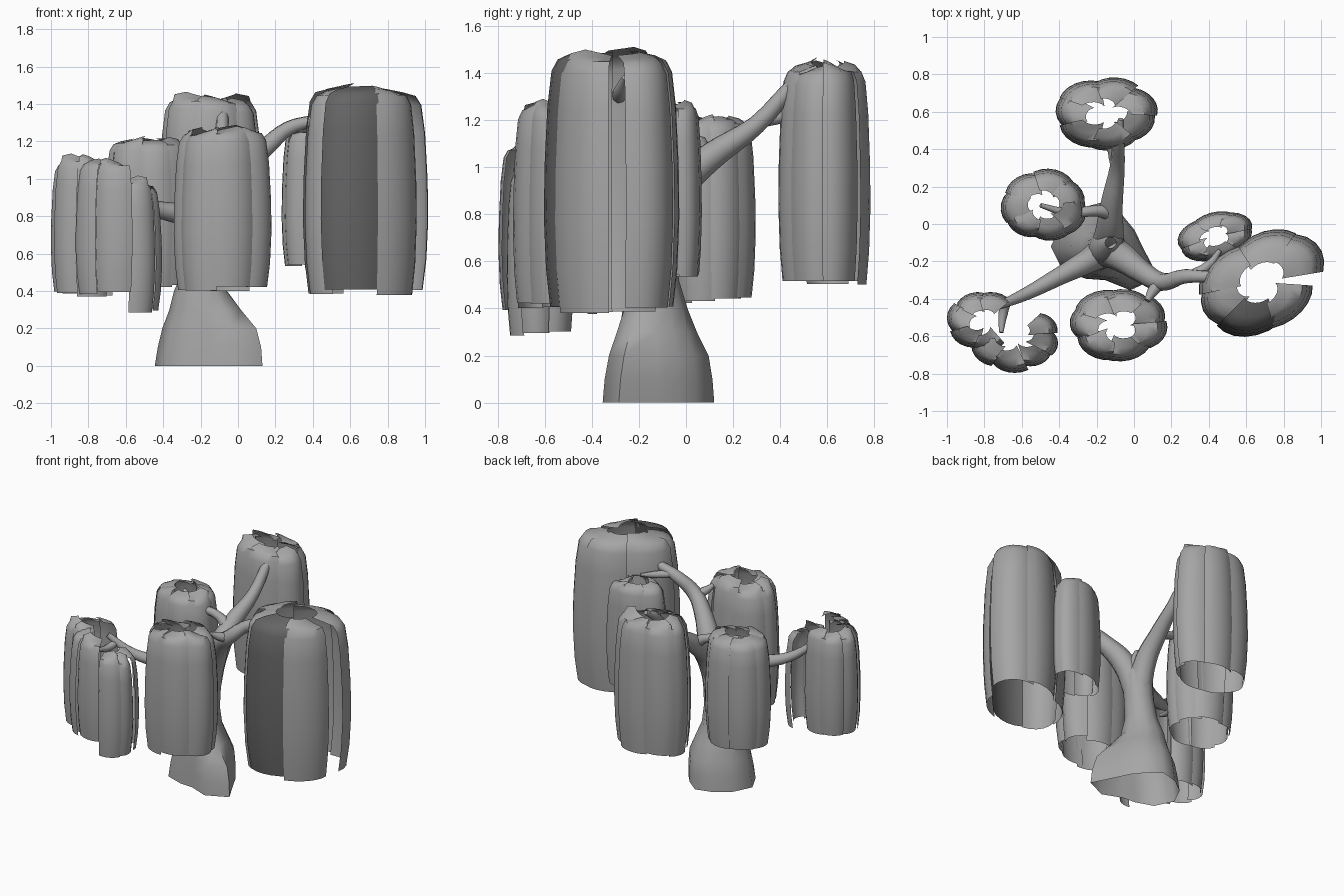
import bpy, bmesh, math, random

if "Cube" in bpy.data.objects:
    bpy.data.objects.remove(bpy.data.objects["Cube"])

random.seed(7)


def material(name, v):
    m = bpy.data.materials.new(name)
    m.diffuse_color = (v, v, v, 1)
    m.use_nodes = True
    m.node_tree.nodes["Principled BSDF"].inputs["Base Color"].default_value = m.diffuse_color
    return m


grey = material("grey", .38)
dark = material("dark_grey", .13)


def finish(ob, angle):
    ob.data.materials.append(grey)
    bpy.ops.object.select_all(action='DESELECT')
    ob.select_set(True)
    bpy.context.view_layer.objects.active = ob
    if ob.type == 'CURVE':
        bpy.ops.object.convert(target='MESH')
    bpy.ops.object.shade_smooth_by_angle(angle=math.radians(angle))


def add(bm, name, angle):
    me = bpy.data.meshes.new(name)
    bm.to_mesh(me)
    bm.free()
    ob = bpy.data.objects.new(name, me)
    bpy.context.collection.objects.link(ob)
    finish(ob, angle)
    return ob


def skin_rows(bm, rows, closed, mat=0):
    vs = [[bm.verts.new(p) for p in row] for row in rows]
    for a, b in zip(vs, vs[1:]):
        n = len(a)
        for i in range(n if closed else n - 1):
            j = (i + 1) % n
            bm.faces.new((a[i], a[j], b[j], b[i])).material_index = mat


# Trunk: three-rooted flare blending to a round stem
# (z, centre x, centre y, stem radius, root blend)
foot = [.20, .18, .19, .24, .24, .26, .29, .26, .20, .18, .27, .33]
sections = [(0, -.155, -.12, .13, 1), (.1, -.15, -.12, .13, .93), (.2, -.15, -.12, .13, .78),
            (.3, -.17, -.13, .13, .42), (.4, -.195, -.135, .128, .12), (.52, -.18, -.14, .11, 0),
            (.66, -.16, -.14, .10, 0), (.8, -.14, -.13, .10, 0), (.92, -.13, -.12, .075, 0),
            (1.0, -.125, -.10, .03, 0)]
bm = bmesh.new()
rows = []
for z, cx, cy, rad, w in sections:
    row = []
    for i, f in enumerate(foot):
        a = math.tau * i / 12
        r = rad + (f - rad) * w
        row.append((cx + r * math.cos(a), cy + r * math.sin(a), z))
    rows.append(row)
skin_rows(bm, rows, True)
add(bm, "trunk", 60)


# Branches: tapered tubes along smoothed paths of (x, y, z, radius)
def branch(name, pts):
    cu = bpy.data.curves.new(name, 'CURVE')
    cu.dimensions = '3D'
    cu.bevel_depth = 1
    cu.bevel_resolution = 2
    cu.resolution_u = 4
    cu.use_fill_caps = True
    sp = cu.splines.new('BEZIER')
    sp.bezier_points.add(len(pts) - 1)
    for bp, (x, y, z, r) in zip(sp.bezier_points, pts):
        bp.co = (x, y, z)
        bp.radius = r
        bp.handle_left_type = bp.handle_right_type = 'AUTO'
    ob = bpy.data.objects.new(name, cu)
    bpy.context.collection.objects.link(ob)
    finish(ob, 50)


branch("back_branch", [(-.15, -.14, .7, .09), (-.13, -.03, .92, .075), (-.12, .10, 1.04, .06),
                       (-.09, .30, 1.18, .04), (-.08, .48, 1.37, .03), (-.07, .56, 1.42, .015)])
branch("back_twig", [(-.1, .33, 1.2, .03), (-.13, .42, 1.22, .028), (-.18, .43, 1.24, .012)])
branch("right_branch", [(-.15, -.14, .7, .09), (-.06, -.18, .93, .08), (.05, -.26, 1.08, .06),
                        (.15, -.31, 1.17, .05), (.27, -.28, 1.27, .04), (.42, -.28, 1.32, .03),
                        (.52, -.26, 1.38, .012)])
branch("right_twig", [(.3, -.28, 1.28, .03), (.4, -.22, 1.27, .025), (.46, -.14, 1.28, .012)])
branch("front_twig", [(.14, -.31, 1.16, .035), (.10, -.36, 1.18, .03), (.07, -.41, 1.21, .015)])
branch("left_branch", [(-.15, -.14, .66, .09), (-.25, -.2, .79, .065), (-.4, -.28, .83, .048),
                       (-.57, -.37, .88, .035), (-.73, -.44, 1.0, .02)])
branch("left_twig", [(-.68, -.41, .95, .025), (-.7, -.48, .93, .025), (-.71, -.58, .95, .012)])
branch("left_back_twig", [(-.12, .06, 1.02, .045), (-.2, .07, 1.08, .03),
                          (-.35, .06, 1.12, .025), (-.5, .1, 1.18, .012)])

# Foliage: rings of overlapping hanging strips that fold in at the top
profile = [(0, .91), (.15, .97), (.35, 1), (.55, .99), (.78, .95), (.92, .89),
           (.965, .80), (.985, .64), (1, .38)]


def foliage(name, cx, cy, rx, ry, z0, z1, start=0, end=360, count=7, rot=0, shaded=()):
    bm = bmesh.new()
    step = math.radians(end - start) / count
    c, s = math.cos(math.radians(rot)), math.sin(math.radians(rot))
    for k in range(count):
        mid = math.radians(start) + step * (k + .5) + random.uniform(-.05, .05)
        half = step * random.uniform(.52, .64)
        scale = random.uniform(.96, 1.03)
        skew = random.uniform(-.07, .07)
        low = z0 + random.uniform(0, .03)
        high = z1 - random.uniform(0, .03)
        tip = random.uniform(-1, 1)
        rows = []
        for t, f in profile:
            row = []
            for i in range(7):
                u = i / 3 - 1
                a = mid + half * u
                r = f * scale * (1.0 - .07 * u * u + skew * u)
                z = low + (high - low) * t
                if t > .98:        # ragged folded tip
                    r += .14 * tip * u
                    z += .02 * tip * u
                x, y = rx * r * math.cos(a), ry * r * math.sin(a)
                row.append((cx + c * x - s * y, cy + s * x + c * y, z))
            rows.append(row)
        skin_rows(bm, rows, False, 1 if k in shaded else 0)
    ob = add(bm, name, 45)
    if shaded:
        ob.data.materials.append(dark)


foliage("back_foliage", -.15, .59, .275, .20, .5, 1.45)
foliage("left_back_foliage", -.48, .10, .23, .195, .42, 1.22)
foliage("left_foliage", -.795, -.52, .205, .165, .37, 1.12, 45, 305, 5)
foliage("left_front_foliage", -.65, -.60, .235, .19, .38, 1.11, 190, 290, 2)
foliage("left_inner_foliage", -.635, -.60, .235, .19, .28, 1.0, 290, 405, 3)
foliage("front_foliage", -.085, -.54, .265, .195, .4, 1.28)
foliage("right_foliage", .68, -.31, .355, .26, .38, 1.51, -18, 316, 6, rot=30, shaded=(4,))
foliage("right_back_foliage", .435, -.065, .21, .13, .52, 1.29, count=6, rot=15)
